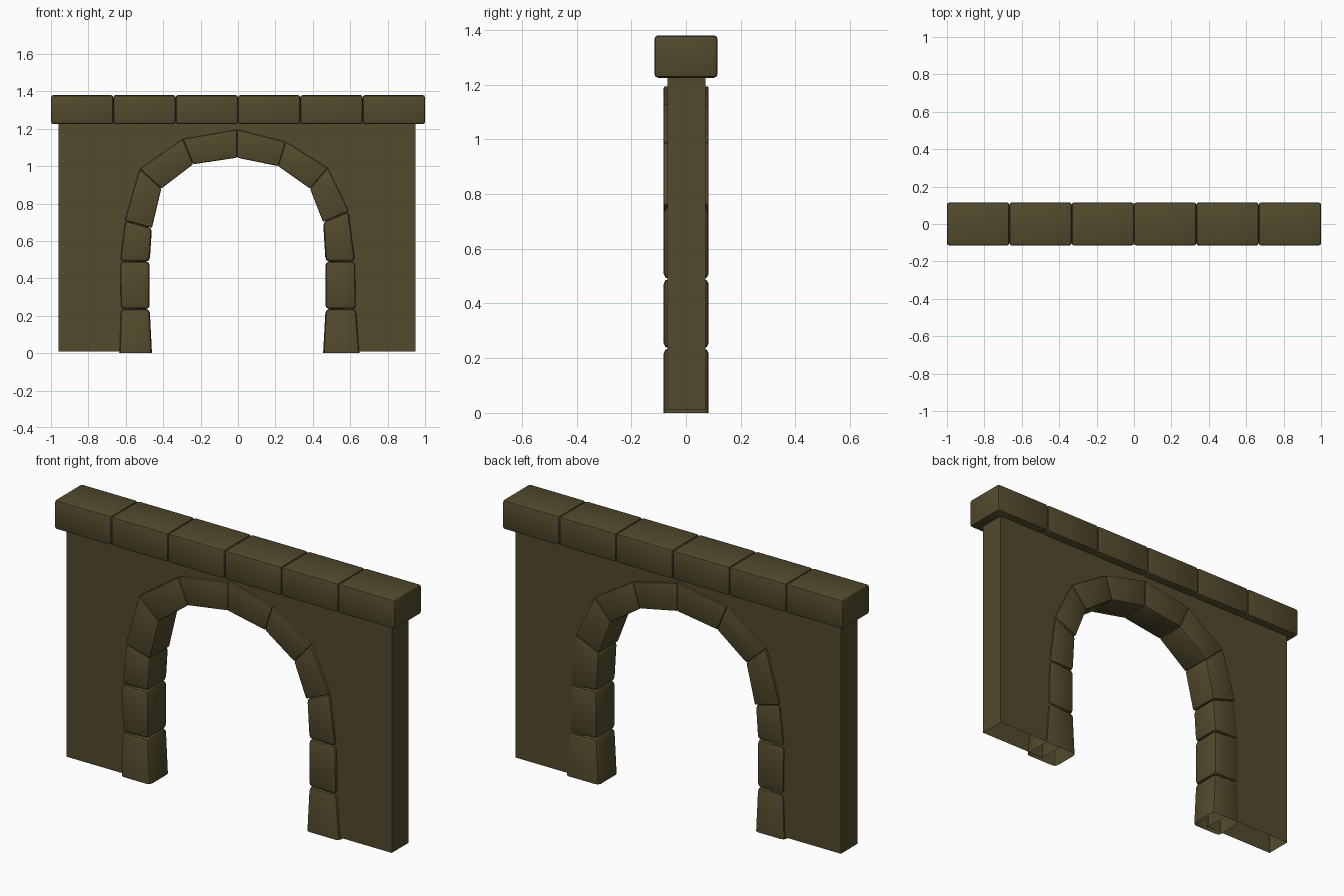
import bpy
import bmesh
import math

cube = bpy.data.objects.get("Cube")
if cube:
    bpy.data.objects.remove(cube, do_unlink=True)

# One stone colour throughout
stone = bpy.data.materials.new("olive_stone")
stone.use_nodes = True
colour = (0.085, 0.069, 0.026, 1)
stone.diffuse_color = colour
bsdf = stone.node_tree.nodes["Principled BSDF"]
bsdf.inputs["Base Color"].default_value = colour
bsdf.inputs["Roughness"].default_value = 0.9


def prism(name, outline, y0, y1, bevel=0.0, floor=None):
    """Extrude an x-z outline along y, bevel it, and leave it open at floor height."""
    bm = bmesh.new()
    face = bm.faces.new([bm.verts.new((x, y0, z)) for x, z in outline])
    ext = bmesh.ops.extrude_face_region(bm, geom=[face])["geom"]
    new_verts = [v for v in ext if isinstance(v, bmesh.types.BMVert)]
    bmesh.ops.translate(bm, verts=new_verts, vec=(0, y1 - y0, 0))
    bmesh.ops.recalc_face_normals(bm, faces=bm.faces[:])

    def on_floor(elem):
        return floor is not None and all(abs(v.co.z - floor) < 1e-4 for v in elem.verts)

    if bevel:
        edges = [e for e in bm.edges if not on_floor(e)]
        bmesh.ops.bevel(bm, geom=edges, offset=bevel, segments=2,
                        profile=0.5, affect='EDGES', clamp_overlap=True)
    bottom = [f for f in bm.faces if on_floor(f)]
    if bottom:
        bmesh.ops.delete(bm, geom=bottom, context='FACES')
    mesh = bpy.data.meshes.new(name)
    bm.to_mesh(mesh)
    bm.free()
    mesh.materials.append(stone)
    obj = bpy.data.objects.new(name, mesh)
    bpy.context.collection.objects.link(obj)
    bpy.ops.object.select_all(action='DESELECT')
    obj.select_set(True)
    bpy.context.view_layer.objects.active = obj
    bpy.ops.object.shade_smooth_by_angle(angle=math.radians(35))
    return obj


# Arch joints from left foot to right foot: outer point, inner point
joints = [
    ((-0.635, 0), (-0.46, 0)),
    ((-0.628, 0.236), (-0.472, 0.236)),
    ((-0.632, 0.49), (-0.472, 0.49)),
    ((-0.605, 0.71), (-0.46, 0.67)),
    ((-0.525, 0.985), (-0.41, 0.88)),
    ((-0.295, 1.145), (-0.24, 1.01)),
    ((-0.005, 1.195), (-0.005, 1.045)),
    ((0.255, 1.13), (0.215, 1.0)),
    ((0.48, 0.99), (0.385, 0.88)),
    ((0.592, 0.76), (0.455, 0.7)),
    ((0.627, 0.49), (0.468, 0.49)),
    ((0.632, 0.236), (0.468, 0.236)),
    ((0.65, 0), (0.455, 0)),
]

# Arch stones, with softer edges on the leg blocks
last = len(joints) - 2
for i, ((o0, i0), (o1, i1)) in enumerate(zip(joints, joints[1:])):
    leg = i < 3 or i > last - 3
    prism(f"arch_stone_{i + 1}", [o0, o1, i1, i0], -0.082, 0.083,
          bevel=0.02 if leg else 0.007, floor=0 if i in (0, last) else None)

# Wall panel, its opening edge buried midway inside the arch stones
base = 0.01
opening = [((o[0] + n[0]) / 2, max((o[1] + n[1]) / 2, base)) for o, n in joints]
wall = [(-0.96, base), (-0.96, 1.25), (0.95, 1.25), (0.95, base)]
prism("wall", wall + opening[::-1], -0.067, 0.072, floor=base)

# Coping blocks along the top
count = 6
width = 2 / count
for i in range(count):
    x0 = -1 + i * width
    x1 = x0 + width
    prism(f"coping_block_{i + 1}",
          [(x0, 1.225), (x0, 1.38), (x1, 1.38), (x1, 1.225)],
          -0.115, 0.115, bevel=0.013)
